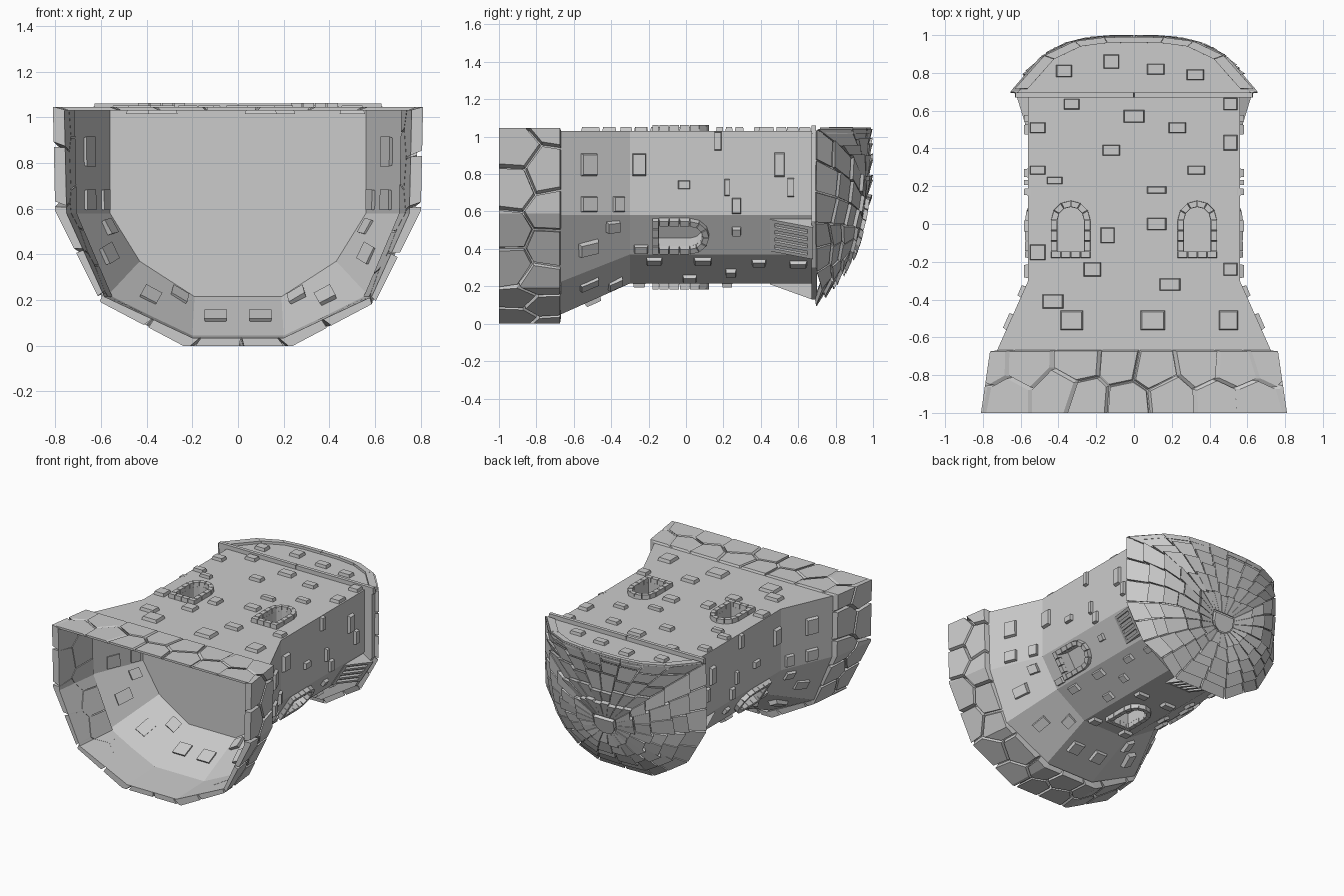
import bpy, bmesh, math, random
from mathutils import Vector as V

if "Cube" in bpy.data.objects:
    bpy.data.objects.remove(bpy.data.objects["Cube"])
random.seed(4)
TOP = 1.03


def full(half):
    return half + [(-x, z) for x, z in reversed(half)]


NECK = full([(.56, TOP), (.56, .58), (.43, .37), (.19, .215)])
FLARE = full([(.73, TOP), (.72, .58), (.57, .22), (.2, .045)])
CORE = full([(.76, TOP), (.75, .58), (.585, .215), (.2, .035)])
OUTER = full([(.81, 1.045), (.8, .59), (.6, .19), (.24, 0)])
EAVE = full([(.62, TOP), (.62, .55), (.48, .3), (.21, .13)])


def finish(bm, name):
    bmesh.ops.recalc_face_normals(bm, faces=bm.faces)
    me = bpy.data.meshes.new(name)
    bm.to_mesh(me)
    bm.free()
    ob = bpy.data.objects.new(name, me)
    bpy.context.collection.objects.link(ob)
    return ob


def prism(bm, low, high):
    a, b = [bm.verts.new(p) for p in low], [bm.verts.new(p) for p in high]
    bm.faces.new(a)
    bm.faces.new(b)
    for i in range(len(a)):
        j = (i + 1) % len(a)
        bm.faces.new((a[i], a[j], b[j], b[i]))


def block(bm, pts, n, h, shrink=.82, sink=.015):
    c = sum(pts, V()) / len(pts)
    prism(bm, [p - n * sink for p in pts], [c + (p - c) * shrink + n * h for p in pts])


def ring(prof, y):
    return [V((x, y, z)) for x, z in prof]


# Point and outward normal on tower face i
def surf(i, f, y):
    k = min(1, max(0, (-.3 - y) / .38))
    p = [a.lerp(b, k) for a, b in zip(ring(NECK, y), ring(FLARE, y))]
    return p[i].lerp(p[i + 1], f)


def frame(i, f, y):
    o = surf(i, f, y)
    r = (surf(i, 1, y) - surf(i, 0, y)).normalized()
    up = (surf(i, f, y + .01) - o).normalized()
    return o, r, up, r.cross(up).normalized()


# Flared lower wall, open at the front
bm = bmesh.new()
rows = [[bm.verts.new(p) for p in ring(*a)] for a in ((CORE, -1), (FLARE, -.68), (NECK, -.3))]
for a, b in zip(rows, rows[1:]):
    for i in range(8):
        j = (i + 1) % 8
        bm.faces.new((a[i], a[j], b[j], b[i]))
finish(bm, "flared_wall")

# Neck, with window recesses
bm = bmesh.new()
prism(bm, ring(NECK, -.3), ring(NECK, .69))
neck = finish(bm, "tower_neck")
spots = [(V((s * .335, 0, TOP)), V((1, 0, 0)), V((0, 1, 0)), V((0, 0, 1))) for s in (-1, 1)]
spots += [frame(i, .5, 0) for i in (1, 3, 5)]
arc = [(math.cos(math.pi * k / 6), math.sin(math.pi * k / 6)) for k in range(7)]
cut, fr = bmesh.new(), bmesh.new()
for o, r, u, n in spots:
    at = lambda x, y: o + r * x + u * y
    hole = [at(.07, -.145)] + [at(.07 * c, .02 + .07 * s) for c, s in arc] + [at(-.07, -.145)]
    prism(cut, [p - n * .08 for p in hole], [p + n * .05 for p in hole])
    jamb = [(.07, .105, y) for y in (-.145, -.09, -.035, .02)]
    path = [(at(a, y), at(b, y)) for a, b, y in jamb]
    path += [(at(.07 * c, .02 + .07 * s), at(.105 * c, .02 + .105 * s)) for c, s in arc[1:-1]]
    path += [(at(-a, y), at(-b, y)) for a, b, y in reversed(jamb)]
    for (a, b), (c, d) in zip(path, path[1:]):
        block(fr, [a, b, d, c], n, .032, .9)
    for k in range(4):
        x = -.105 + k * .0525
        block(fr, [at(x, -.18), at(x + .0525, -.18), at(x + .0525, -.145), at(x, -.145)], n, .032, .9)
finish(fr, "window_frames")
cutter = finish(cut, "window_cutter")
cutter.hide_render = True
m = neck.modifiers.new("windows", 'BOOLEAN')
m.operation, m.object, m.solver = 'DIFFERENCE', cutter, 'EXACT'
bpy.context.view_layer.update()
me = bpy.data.meshes.new_from_object(neck.evaluated_get(bpy.context.evaluated_depsgraph_get()))
neck.modifiers.clear()
neck.data = me
bpy.data.objects.remove(cutter)

# Bricks on the flat side: x, y, width, height
bm = bmesh.new()
for x, y, w, h in [(-.33, .635, .09, .06), (.51, .635, .08, .07), (0, .57, .12, .07), (-.51, .51, .09, .06),
                   (.23, .51, .1, .06), (.51, .43, .08, .09), (-.12, .39, .1, .06), (.33, .285, .1, .05),
                   (-.51, .285, .09, .05), (-.42, .23, .09, .04), (.12, .18, .11, .04), (.12, 0, .11, .07),
                   (-.14, -.06, .08, .09), (-.51, -.15, .09, .09), (.51, -.24, .08, .07), (-.22, -.24, .1, .08),
                   (.19, -.32, .12, .07), (-.43, -.41, .12, .08), (-.33, -.51, .13, .11), (.1, -.51, .14, .11),
                   (.5, -.51, .11, .11), (-.37, .81, .09, .07), (-.12, .86, .09, .08), (.115, .82, .1, .06),
                   (.325, .79, .1, .06)]:
    block(bm, [V((x + a * w / 2, y + b * h / 2, TOP)) for a, b in ((-1, -1), (1, -1), (1, 1), (-1, 1))],
          V((0, 0, 1)), .022)
finish(bm, "flat_side_bricks")

# Bricks round the tower: face, fraction across, y, width across, length along y
bm = bmesh.new()
for i, f, y, w, h in [(0, .4, -.52, .13, .1), (0, .4, -.25, .13, .08), (0, .64, -.01, .05, .07), (0, .12, .17, .11, .04),
                      (0, .67, .22, .1, .03), (0, .4, .5, .14, .06), (0, .67, .56, .11, .04), (0, .89, .27, .09, .05),
                      (0, .87, -.52, .09, .1), (0, .87, -.36, .09, .07), (1, .4, .27, .05, .05), (1, .6, -.52, .08, .12),
                      (1, .25, -.39, .07, .08), (1, .85, -.24, .05, .08), (2, .2, -.17, .06, .09), (2, .2, .09, .06, .1),
                      (2, .6, .24, .06, .06), (2, .25, .39, .05, .08), (2, .3, .6, .05, .1), (2, .4, -.52, .08, .12),
                      (2, .75, -.38, .08, .09), (2, .8, .02, .06, .08), (3, .2, .22, .1, .06), (3, .15, -.25, .08, .07),
                      (3, .25, -.5, .1, .1)]:
    for k, g in ((i, f), (6 - i, 1 - f)):
        o, r, u, n = frame(k, g, y)
        block(bm, [o + r * a * w / 2 + u * b * h / 2 for a, b in ((-1, -1), (1, -1), (1, 1), (-1, 1))], n, .022)
finish(bm, "wall_bricks")

# Sloping slatted vents under the eave
bm = bmesh.new()
for i in (1, 3, 5):
    o, r, u, n = frame(i, .5, .45)
    at = lambda x, y, h: o + r * x + u * y + n * (y * .36 + h)
    q = ((-.1, 0), (.1, 0), (.1, .23), (-.1, .23))
    prism(bm, [o + r * x + u * y - n * .01 for x, y in q], [at(x, y, -.012) for x, y in q])
    bars = [(-.1 + k * .045, -.08 + k * .045, .02, .21) for k in range(5)]
    for x0, x1, y0, y1 in bars + [(-.1, .1, 0, .025), (-.1, .1, .2, .23)]:
        c = ((x0, y0), (x1, y0), (x1, y1), (x0, y1))
        prism(bm, [at(x, y, -.02) for x, y in c], [at(x, y, .005) for x, y in c])
finish(bm, "vents")

# Base cladding: irregular cells laid flat, cut at the corners, then wrapped
inn, out = [(0, TOP)] + CORE + [(0, TOP)], [(0, 1.045)] + OUTER + [(0, 1.045)]
cum = [0]
for a, b in zip(out, out[1:]):
    cum.append(cum[-1] + math.dist(a, b))
L, N = cum[-1], 21


def wrap(u, y, w):
    u %= L
    k = max(j for j in range(9) if cum[j] <= u)
    f = (u - cum[k]) / (cum[k + 1] - cum[k])
    p = V(inn[k]).lerp(V(inn[k + 1]), f).lerp(V(out[k]).lerp(V(out[k + 1]), f), w)
    return V((p.x * (1 - .18 * (y + 1)), y, p.y))


def clip(poly, mid, d):
    res = []
    for a, b in zip(poly, poly[1:] + poly[:1]):
        da, db = (a - mid).dot(d), (b - mid).dot(d)
        if da <= 0:
            res.append(a)
        if da * db < 0:
            res.append(a.lerp(b, da / (da - db)))
    return res


seeds = [V(((k + r * .5 + random.uniform(-.2, .2)) * L / N, (-.93, -.74)[r] + random.uniform(-.03, .03)))
         for k in range(N) for r in (0, 1)]
near = [s + V((k * L, 0)) for s in seeds for k in (-1, 0, 1)]
bm = bmesh.new()
for s in seeds:
    poly = [V((s.x + a, b)) for a, b in ((-.4, -1.012), (.4, -1.012), (.4, -.665), (-.4, -.665))]
    for t in near:
        if 1e-4 < (t - s).length < .8:
            poly = clip(poly, (s + t) / 2, t - s)
    c = sum(poly, V((0, 0))) / len(poly)
    low, high = [[c + (p - c) * k for p in poly] for k in (.97, .9)]
    prism(bm, [p.to_3d() for p in low], [V((p.x, p.y, 1)) for p in high])
for u in cum[1:-1]:
    bmesh.ops.bisect_plane(bm, geom=bm.verts[:] + bm.edges[:] + bm.faces[:], plane_co=(u, 0, 0), plane_no=(1, 0, 0))
for v in bm.verts:
    v.co = wrap(v.co.x, max(-1, v.co.y), v.co.z)
finish(bm, "base_stones")

# Roof dome: rays from a centre to the eave outline, rounded towards +y
parts = [3, 2, 2, 2, 2, 2, 3, 8]
rim = [V(EAVE[i]).lerp(V(EAVE[(i + 1) % 8]), k / n) for i, n in enumerate(parts) for k in range(n)]
M = len(rim)


def dome(b, t, h):
    p = V((0, .5)).lerp(b, t)
    q = abs(p.x / .62) ** 3 + (max(0, TOP - p.y) / .9) ** 3
    v = V((p.x, max(.69, .69 + .275 * (1 - q ** 1.2)), p.y))
    v += (v - V((0, .6, .75))).normalized() * h
    return V((v.x, min(v.y, 1), min(v.z, 1.04)))


bm = bmesh.new()
levels = [.14, .34, .54, .72, .87, 1]
grid = [[bm.verts.new(dome(b, t, 0)) for b in rim] for t in levels]
bm.faces.new(grid[0])
for a, b in zip(grid, grid[1:]):
    for i in range(M):
        bm.faces.new((a[i], a[(i + 1) % M], b[(i + 1) % M], b[i]))
edge = [grid[-1][i % M] for i in range(M - 8, M + 1)]
bm.faces.new(edge)
outline = [v.co.copy() for v in edge]
finish(bm, "roof_dome")

# Roof tiles, outer edge of each tile raised
bm = bmesh.new()
for i in range(M):
    a, b = rim[i], rim[(i + 1) % M]
    a2, b2 = a.lerp(b, .03), a.lerp(b, .97)
    ts = [levels[0]] + [t + random.uniform(-.035, .035) for t in levels[1:-1]] + [1]
    for t0, t1 in zip(ts, ts[1:]):
        q = ((a2, t0 + .005), (b2, t0 + .005), (b2, t1 - .005), (a2, t1 - .005))
        prism(bm, [dome(p, t, -.01) for p, t in q], [dome(p, t, h) for (p, t), h in zip(q, (.015, .015, .04, .04))])
prism(bm, [dome(b, .13, -.01) for b in rim], [dome(b, .12, .025) for b in rim])
finish(bm, "roof_tiles")

# Eave band, cross ridge and border on the flat side of the roof
bm = bmesh.new()
prism(bm, ring(EAVE, .67), ring([(x * 1.01, z) for x, z in EAVE], .7))
finish(bm, "eave_band")
bm = bmesh.new()
for x in (-.63, 0):
    block(bm, [V((x + a, b, TOP)) for a, b in ((0, .67), (.63, .67), (.63, .695), (0, .695))], V((0, 0, 1)), .03, .99)
for a, b in zip(outline, outline[1:]):
    a, b = [V((p.x * 1.02, min(1, p.y + .025), TOP)) for p in (a, b)]
    c = V((0, .72, TOP))
    block(bm, [a, b, b.lerp(c, .11), a.lerp(c, .11)], V((0, 0, 1)), .018, .99)
finish(bm, "roof_border")
